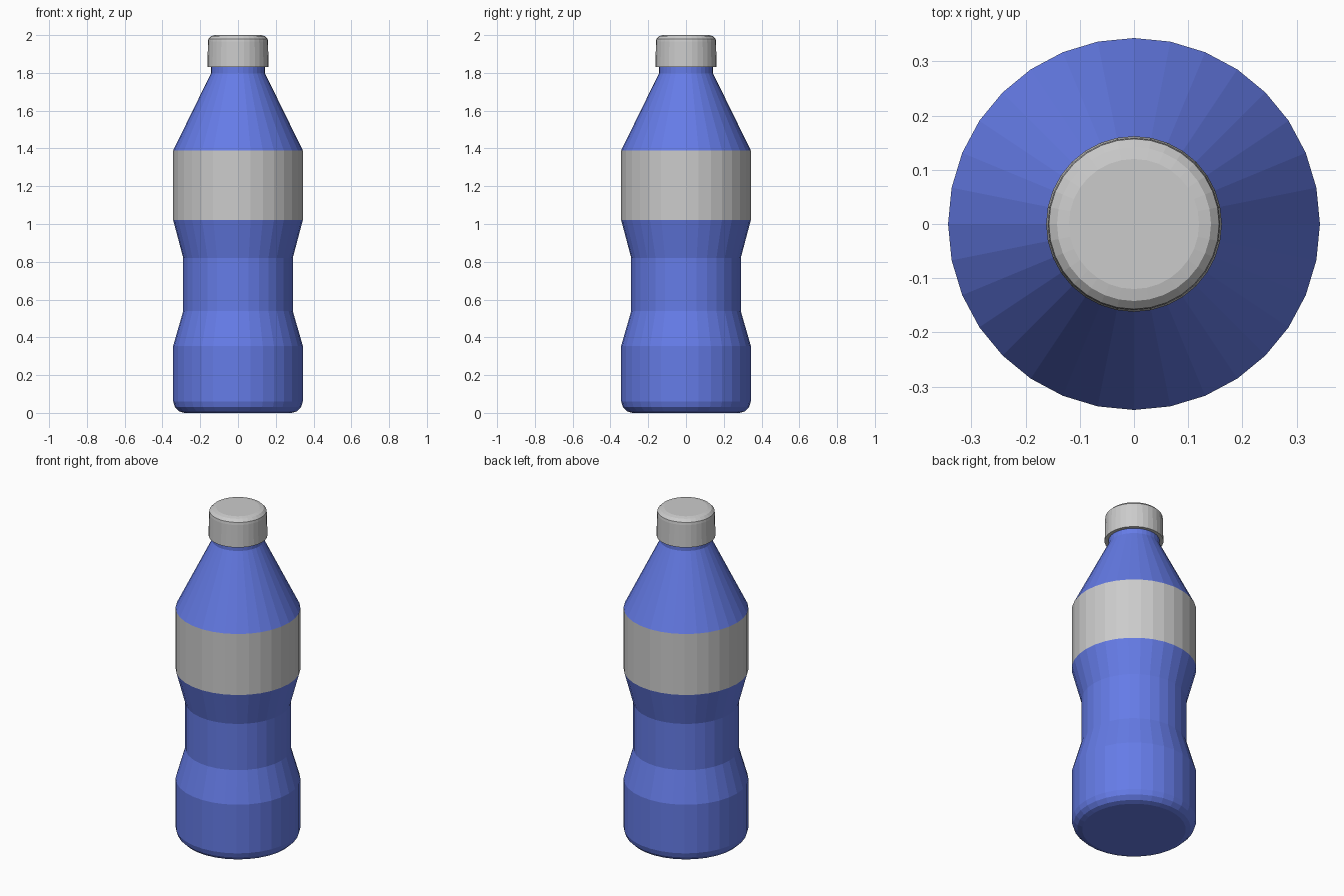
import bpy, bmesh
from math import cos, sin, tau

if "Cube" in bpy.data.objects:
    bpy.data.objects.remove(bpy.data.objects["Cube"])

SIDES = 32


def lathe(name, profile, mat=None, cap_start=False, cap_end=False):
    """Revolve (radius, z) points, listed outside upwards, into a flat-shaded object."""
    bm = bmesh.new()
    rings = [[bm.verts.new((r * cos(tau * i / SIDES), r * sin(tau * i / SIDES), z))
              for i in range(SIDES)] for r, z in profile]
    for a, b in zip(rings, rings[1:]):
        for i in range(SIDES):
            j = (i + 1) % SIDES
            bm.faces.new((a[i], a[j], b[j], b[i]))
    if cap_start:
        bm.faces.new(rings[0][::-1])
    if cap_end:
        bm.faces.new(rings[-1])
    mesh = bpy.data.meshes.new(name)
    bm.to_mesh(mesh)
    bm.free()
    if mat:
        mesh.materials.append(mat)
    ob = bpy.data.objects.new(name, mesh)
    bpy.context.collection.objects.link(ob)
    return ob


blue = bpy.data.materials.new("blue_plastic")
blue.diffuse_color = (0.13, 0.2, 0.8, 1)
blue.use_nodes = True
blue.node_tree.nodes["Principled BSDF"].inputs["Base Color"].default_value = blue.diffuse_color

# lower body with rounded base and grip waist
lathe("lower_body", [(0.285, 0), (0.312, 0.009), (0.334, 0.031), (0.343, 0.06),
                     (0.343, 0.355), (0.29, 0.54), (0.29, 0.82), (0.343, 1.02)],
      blue, cap_start=True)

# label band
lathe("label", [(0.343, 1.02), (0.343, 1.39)])

# shoulder cone and short neck
lathe("shoulder_and_neck", [(0.343, 1.39), (0.142, 1.8), (0.142, 1.83)], blue)

# screw cap with bevelled top edge
lathe("cap", [(0.142, 1.83), (0.162, 1.83), (0.159, 1.965), (0.157, 1.98),
              (0.142, 1.995), (0.12, 2.0)], cap_end=True)
